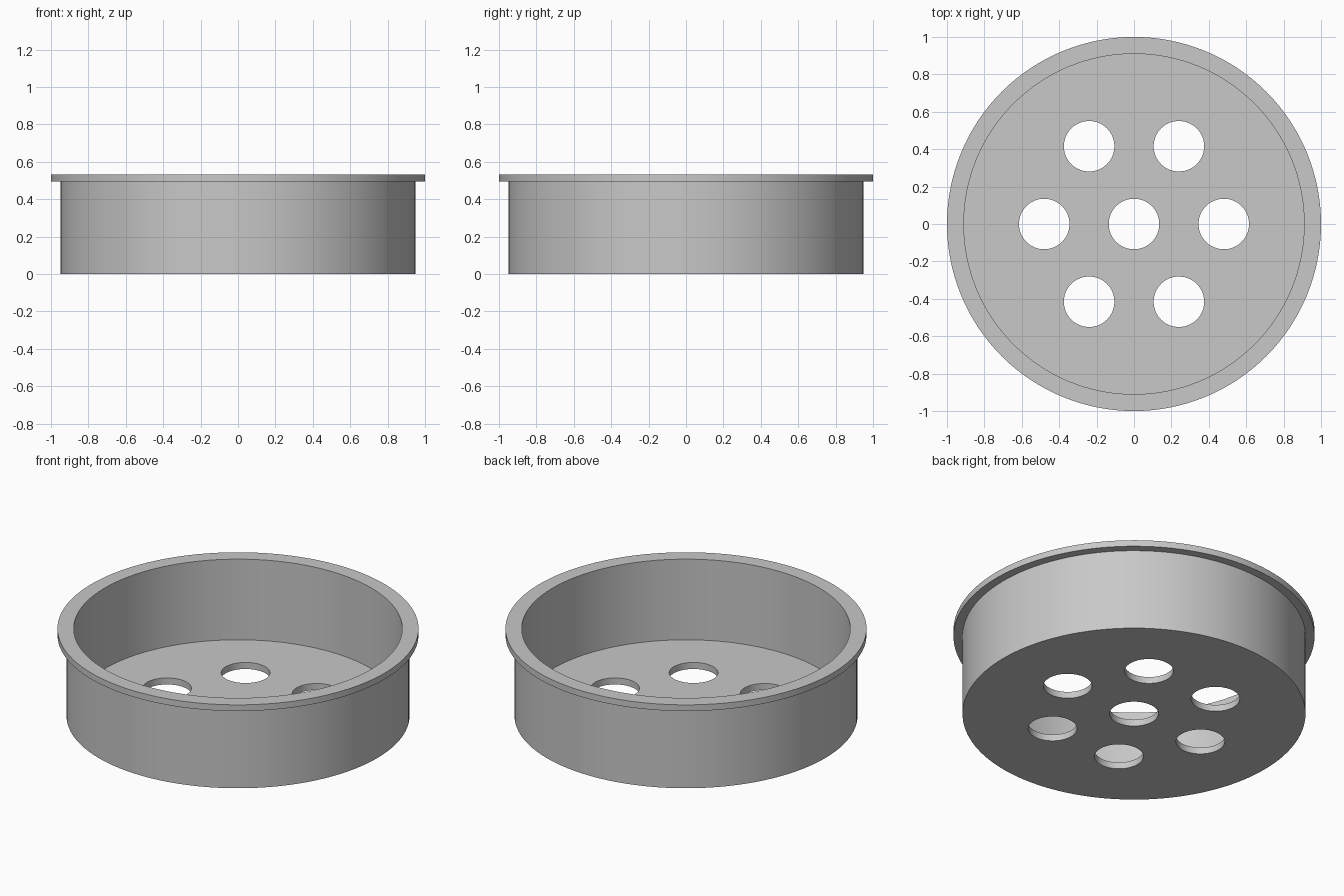
import bpy
import bmesh
from math import cos, sin, radians, tau

if "Cube" in bpy.data.objects:
    bpy.data.objects.remove(bpy.data.objects["Cube"])

HEIGHT, FLOOR = 0.533, 0.04
WALL_OUT, WALL_IN, LIP_BOTTOM = 0.95, 0.91, 0.495
HOLE_R, HOLE_RING = 0.135, 0.48

grey = bpy.data.materials.new("plain grey")
grey.use_nodes = True
colour = (0.58, 0.58, 0.58, 1)
grey.diffuse_color = colour
grey.node_tree.nodes["Principled BSDF"].inputs["Base Color"].default_value = colour


def lathe(name, profile, segments):
    """Spin an (r, z) profile around z; ends on the axis become flat caps."""
    bm = bmesh.new()
    rings = [[bm.verts.new((r * cos(tau * i / segments), r * sin(tau * i / segments), z))
              for i in range(segments)] for r, z in profile]
    for low, high in zip(rings, rings[1:]):
        for i in range(segments):
            j = (i + 1) % segments
            bm.faces.new((low[i], low[j], high[j], high[i]))
    bm.faces.new(rings[0][::-1])
    bm.faces.new(rings[-1])
    bmesh.ops.recalc_face_normals(bm, faces=bm.faces)
    mesh = bpy.data.meshes.new(name)
    bm.to_mesh(mesh)
    bm.free()
    obj = bpy.data.objects.new(name, mesh)
    bpy.context.collection.objects.link(obj)
    mesh.materials.append(grey)
    return obj


# Cup with a flat floor, thin wall and outward lip
cup = lathe("strainer_cup", [
    (WALL_OUT, 0), (WALL_OUT, LIP_BOTTOM), (1, LIP_BOTTOM), (1, HEIGHT),
    (WALL_IN, HEIGHT), (WALL_IN, FLOOR)], 128)

# Drain holes: one in the centre and six around it
centres = [(0, 0)] + [(HOLE_RING * cos(radians(a)), HOLE_RING * sin(radians(a)))
                      for a in range(0, 360, 60)]
cutters = []
for x, y in centres:
    cutter = lathe("hole_cutter", [(HOLE_R, -0.1), (HOLE_R, FLOOR + 0.1)], 64)
    cutter.location = (x, y, 0)
    cutter.hide_render = True
    cutters.append(cutter)
    cut = cup.modifiers.new("drain hole", "BOOLEAN")
    cut.operation = "DIFFERENCE"
    cut.solver = "EXACT"
    cut.object = cutter

# Bake the holes, then drop the cutters
bpy.context.view_layer.update()
evaluated = cup.evaluated_get(bpy.context.evaluated_depsgraph_get())
mesh = bpy.data.meshes.new_from_object(evaluated)
cup.modifiers.clear()
cup.data = mesh
for cutter in cutters:
    bpy.data.objects.remove(cutter)

# Smooth round walls, sharp rims
bpy.ops.object.select_all(action="DESELECT")
cup.select_set(True)
bpy.context.view_layer.objects.active = cup
bpy.ops.object.shade_smooth_by_angle(angle=radians(30))
